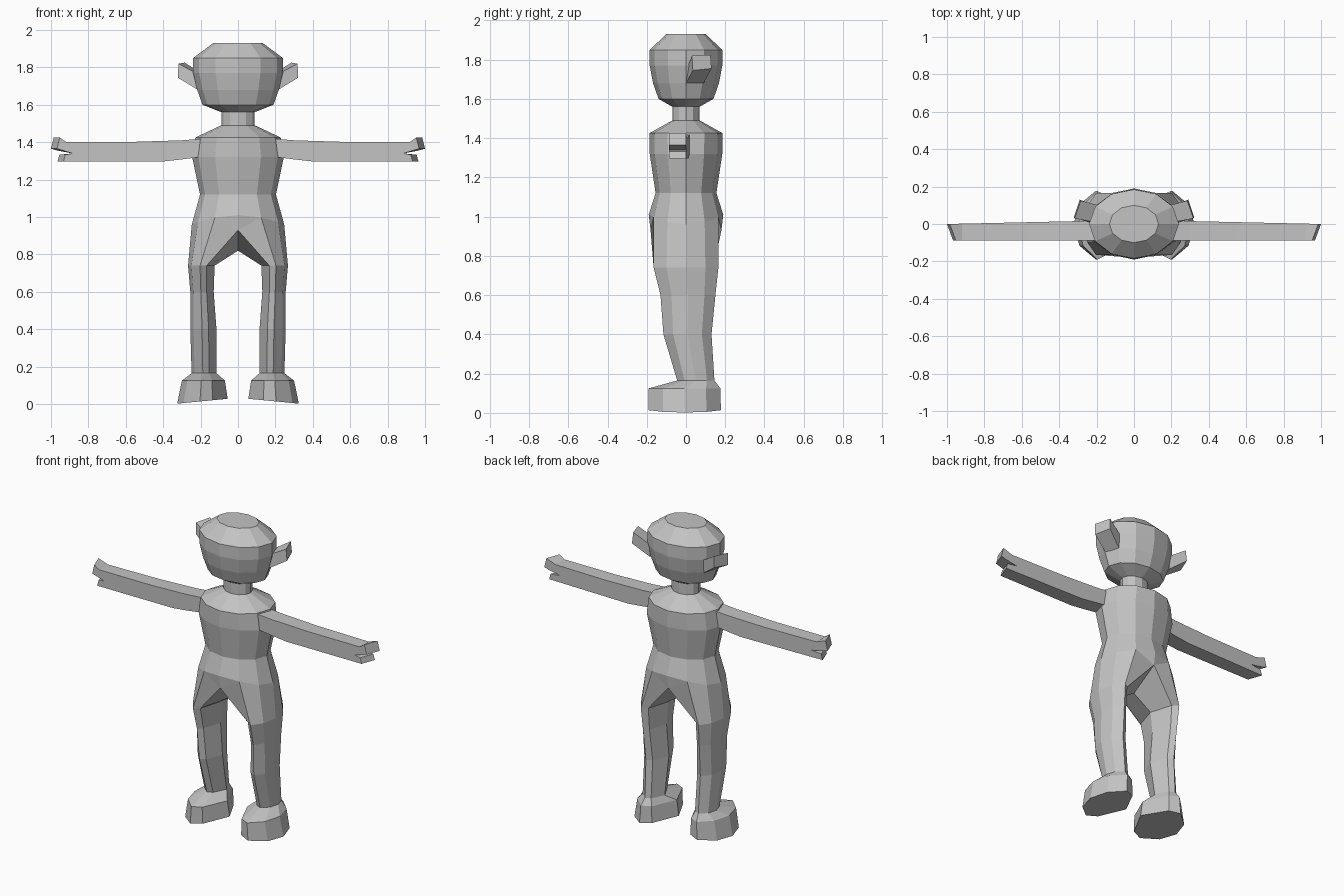
import bpy, bmesh, math

if "Cube" in bpy.data.objects:
    bpy.data.objects.remove(bpy.data.objects["Cube"])

grey = bpy.data.materials.new("light grey")
grey.diffuse_color = (0.55, 0.55, 0.55, 1)
grey.use_nodes = True
grey.node_tree.nodes["Principled BSDF"].inputs["Base Color"].default_value = grey.diffuse_color


def loft(bm, rings, cap_first=True, cap_last=True):
    """Skin a list of closed rings that have equal point counts."""
    rows = [[bm.verts.new(p) for p in ring] for ring in rings]
    for a, b in zip(rows, rows[1:]):
        n = len(a)
        for i in range(n):
            j = (i + 1) % n
            bm.faces.new((a[i], a[j], b[j], b[i]))
    if cap_first:
        bm.faces.new(rows[0])
    if cap_last:
        bm.faces.new(rows[-1])


def finish(bm, name):
    bmesh.ops.remove_doubles(bm, verts=bm.verts, dist=0.0005)
    bmesh.ops.recalc_face_normals(bm, faces=bm.faces)
    mesh = bpy.data.meshes.new(name)
    bm.to_mesh(mesh)
    bm.free()
    mesh.materials.append(grey)
    ob = bpy.data.objects.new(name, mesh)
    bpy.context.collection.objects.link(ob)


def oval(z, rx, ry):
    """Twelve-sided oval starting at the front."""
    return [(rx * math.sin(k * math.pi / 6), -ry * math.cos(k * math.pi / 6), z)
            for k in range(12)]


# Head and neck
bm = bmesh.new()
loft(bm, [oval(*r) for r in [
    (1.93, 0.132, 0.10), (1.85, 0.24, 0.185), (1.77, 0.24, 0.185),
    (1.68, 0.218, 0.168), (1.60, 0.19, 0.14), (1.56, 0.088, 0.07),
    (1.48, 0.088, 0.07)]])
finish(bm, "head")

# Hip ring dips at the sides; the crotch ring drops at front and back centre
hip = [(x, y, 0.985 + 0.025 * math.cos(k * math.pi / 3))
       for k, (x, y, z) in enumerate(oval(0, 0.247, 0.19))]
crotch = [(x, y * 0.95, 0.93) if k in (0, 6) else (x, y, z)
          for k, (x, y, z) in enumerate(hip)]

# Torso
bm = bmesh.new()
loft(bm, [oval(1.49, 0.09, 0.07), oval(1.425, 0.228, 0.187),
          oval(1.32, 0.245, 0.185), oval(1.12, 0.203, 0.155), hip, crotch],
     cap_last=False)

# Legs and feet: eight-sided rings given as z, inner x, outer x, front y, back y
SECTION = [(-0.4, -0.85), (0.1, -1), (0.75, -0.6), (1, 0),
           (0.75, 0.6), (0.1, 1), (-0.4, 0.85), (-1, 0)]
LEG = [(0.74, 0.125, 0.267, -0.165, 0.165), (0.60, 0.13, 0.255, -0.13, 0.15),
       (0.40, 0.115, 0.255, -0.115, 0.13), (0.165, 0.115, 0.248, -0.045, 0.145),
       (0.125, 0.07, 0.30, -0.19, 0.175), (0.015, 0.055, 0.325, -0.19, 0.178)]


def leg_ring(z, x0, x1, y0, y1, side):
    tilt = 0.013 if z < 0.1 else 0
    return [(side * ((x0 + x1) / 2 + u * (x1 - x0) / 2),
             (y0 + y1) / 2 + v * (y1 - y0) / 2, z - tilt * u)
            for u, v in SECTION]


for side in (1, -1):
    top = [(side * x, y, z) for x, y, z in crotch[:7]] + [(0, 0, 0.82)]
    loft(bm, [top] + [leg_ring(*r, side) for r in LEG], cap_first=False)
finish(bm, "torso_and_legs")

# Arm outline (x, z) with a forked hand
ARM = [(0.17, 1.42), (0.30, 1.41), (0.55, 1.402), (0.92, 1.402), (0.985, 1.425),
       (1.0, 1.365), (0.965, 1.355), (0.885, 1.34), (0.955, 1.333), (0.965, 1.297),
       (0.90, 1.297), (0.40, 1.297), (0.30, 1.308), (0.17, 1.325)]
for side, label in ((1, "left"), (-1, "right")):
    bm = bmesh.new()
    back = [(side * x, 0.022 - 0.022 * x, z) for x, z in ARM]
    front = [(side * (x - 0.032 * (x > 0.93)), -0.087, z) for x, z in ARM]
    loft(bm, [back, front])
    finish(bm, label + "_arm")

    # Ear block, flaring up and out from the head
    root = [(0.215, 0.0, 1.68), (0.19, 0.09, 1.68), (0.19, 0.10, 1.765), (0.215, 0.01, 1.765)]
    tip = [(0.322, 0.035, 1.745), (0.29, 0.13, 1.755), (0.285, 0.125, 1.825), (0.318, 0.03, 1.82)]
    bm = bmesh.new()
    loft(bm, [[(side * x, y, z) for x, y, z in r] for r in (root, tip)])
    finish(bm, label + "_ear")
